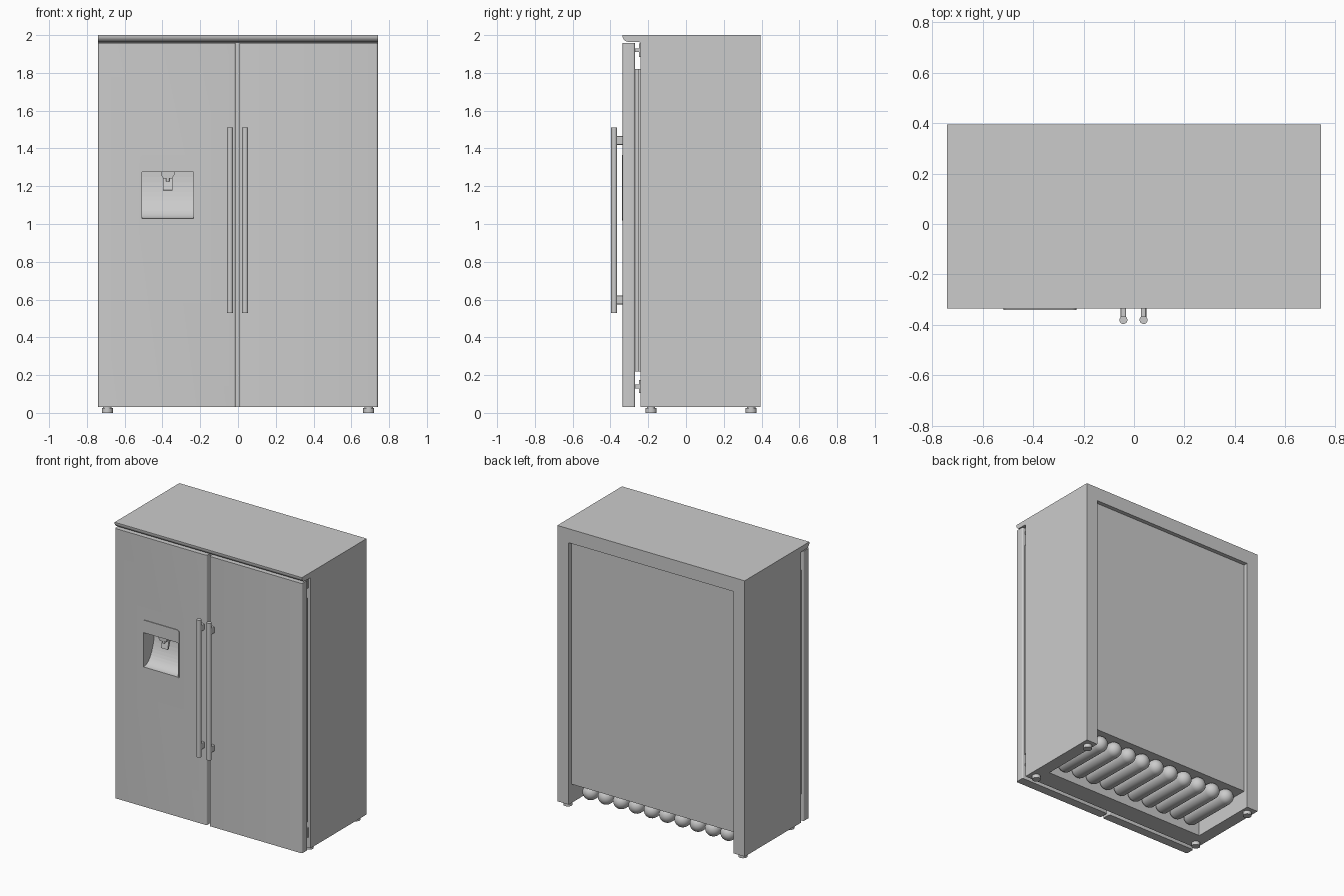
import bpy
import bmesh
from math import sin, cos, pi, radians
from mathutils import Matrix, Vector

if "Cube" in bpy.data.objects:
    bpy.data.objects.remove(bpy.data.objects["Cube"])

steel = bpy.data.materials.new("steel_grey")
steel.use_nodes = True
steel.diffuse_color = (0.6, 0.6, 0.6, 1)
steel.node_tree.nodes["Principled BSDF"].inputs["Base Color"].default_value = (0.6, 0.6, 0.6, 1)


def finish(name, bm):
    bmesh.ops.recalc_face_normals(bm, faces=bm.faces)
    mesh = bpy.data.meshes.new(name)
    bm.to_mesh(mesh)
    bm.free()
    mesh.materials.append(steel)
    obj = bpy.data.objects.new(name, mesh)
    bpy.context.collection.objects.link(obj)
    return obj


def activate(obj):
    bpy.ops.object.select_all(action='DESELECT')
    obj.select_set(True)
    bpy.context.view_layer.objects.active = obj


def smooth(obj):
    activate(obj)
    bpy.ops.object.shade_smooth_by_angle(angle=radians(35))
    return obj


def prism(name, points, start, end, axis):
    """Extrude a closed profile along x (points are y, z), y (x, z) or z (x, y)."""
    place = {'x': lambda p, h: (h, p[0], p[1]),
             'y': lambda p, h: (p[0], h, p[1]),
             'z': lambda p, h: (p[0], p[1], h)}[axis]
    bm = bmesh.new()
    rings = [[bm.verts.new(place(p, h)) for p in points] for h in (start, end)]
    for ring in rings:
        bm.faces.new(ring)
    n = len(points)
    for i in range(n):
        j = (i + 1) % n
        bm.faces.new((rings[0][i], rings[0][j], rings[1][j], rings[1][i]))
    return finish(name, bm)


def box(name, x0, x1, y0, y1, z0, z1):
    return prism(name, [(x0, y0), (x1, y0), (x1, y1), (x0, y1)], z0, z1, 'z')


def rounded(u0, u1, v0, v1, r, steps=5):
    """Rectangle outline with rounded corners."""
    corners = [(u1 - r, v1 - r), (u0 + r, v1 - r), (u0 + r, v0 + r), (u1 - r, v0 + r)]
    return [(u + r * cos(a), v + r * sin(a))
            for k, (u, v) in enumerate(corners)
            for a in [pi / 2 * (k + i / steps) for i in range(steps + 1)]]


def rod(name, x, y, z0, z1, r, sides=24):
    ring = [(x + r * cos(2 * pi * i / sides), y + r * sin(2 * pi * i / sides))
            for i in range(sides)]
    return smooth(prism(name, ring, z0, z1, 'z'))


def cut(obj, cutter):
    mod = obj.modifiers.new("cut", 'BOOLEAN')
    mod.operation = 'DIFFERENCE'
    mod.object = cutter
    activate(obj)
    bpy.ops.object.modifier_apply(modifier=mod.name)


W = 0.74
FRONT = -0.335

# Cabinet with a recessed back and an open bay underneath
cabinet = box("cabinet", -W, W, -0.24, 0.395, 0.03, 2.0)
for shape in ((-0.65, 0.65, 0.365, 0.5, -0.1, 1.90),
              (-0.65, 0.65, -0.10, 0.45, -0.2, 0.165)):
    bay = box("bay_cutter", *shape)
    cut(cabinet, bay)
    bpy.data.objects.remove(bay)

# Cornice over the doors
smooth(prism("cornice", [(-0.24, 2.0), (FRONT, 2.0), (FRONT, 1.988), (-0.33, 1.978),
                         (-0.32, 1.968), (-0.308, 1.964), (-0.24, 1.962)], -W, W, 'x'))

# Doors, inner liners, seals, hinges and handles
doors, linings = {}, []
for side, x0, x1, hx in (("right", -W, -0.013, -0.042), ("left", 0.008, W, 0.038)):
    s = -1 if side == "right" else 1
    doors[side] = prism(side + "_door", rounded(x0, x1, FRONT, -0.27, 0.01), 0.03, 1.957, 'z')
    linings.append(box(side + "_door_liner", x0 + 0.015, x1 - 0.015, -0.27, -0.252, 0.22, 1.82))
    linings.append(box(side + "_door_seal", x0 + 0.03, x1 - 0.03, -0.252, -0.24, 0.22, 1.82))
    for end, z, d in (("lower", 0.14, -1), ("upper", 1.92, 1)):
        hinge = s * 0.70
        box(f"{side}_{end}_hinge_plate", hinge - 0.025, hinge + 0.025, -0.25, -0.24,
            z - 0.035, z + 0.035)
        box(f"{side}_{end}_hinge_arm", hinge - 0.02, hinge + 0.02, -0.27, -0.25,
            z - 0.01, z + 0.01)
    rod(side + "_handle", hx, -0.38, 0.53, 1.51, 0.016)
    for end, z in (("lower", 0.598), ("upper", 1.442)):
        prism(f"{side}_{end}_handle_post", rounded(hx - 0.011, hx + 0.011, z - 0.023, z + 0.023, 0.006),
              -0.378, FRONT + 0.002, 'y')

# Dispenser bezel and curved niche
cx = -0.372
bezel = prism("dispenser_bezel", rounded(cx - 0.145, cx + 0.145, 1.018, 1.365, 0.02),
              FRONT - 0.005, FRONT + 0.005, 'y')
niche = box("dispenser_niche", cx - 0.142, cx + 0.142, FRONT + 0.002, -0.20, 1.022, 1.30)
steps = 14
bowl = [(FRONT + 0.12 * sin(pi / 2 * i / steps), 1.275 - 0.245 * cos(pi / 2 * i / steps))
        for i in range(steps + 1)]
cutter = prism("niche_cutter", [(-0.42, 1.275), (-0.42, 1.03)] + bowl, cx - 0.136, cx + 0.136, 'x')
cutter.hide_render = True
for part in [doors["right"], bezel, niche, cabinet] + linings[:2]:
    cut(part, cutter)
bpy.data.objects.remove(cutter)
for part in (doors["right"], doors["left"], bezel, niche):
    smooth(part)

# Dispenser spout and paddle
prism("dispenser_spout", [(cx - 0.036, 1.278), (cx - 0.036, 1.262), (cx - 0.022, 1.24),
                          (cx + 0.022, 1.24), (cx + 0.036, 1.262), (cx + 0.036, 1.278)],
      -0.32, -0.26, 'y')
prism("dispenser_paddle", [(-0.285, 1.245), (-0.30, 1.18), (-0.288, 1.178), (-0.265, 1.245)],
      cx - 0.026, cx + 0.026, 'x')
rod("dispenser_nozzle", cx, -0.305, 1.225, 1.245, 0.01, 12)

# Row of round-ended tubes in the bay
for i in range(10):
    x = -0.545 + i * 1.09 / 9
    bm = bmesh.new()
    bmesh.ops.create_uvsphere(bm, u_segments=24, v_segments=12, radius=0.055,
                              matrix=Matrix.Rotation(pi / 2, 4, 'X'))
    for v in bm.verts:
        v.co += Vector((x, 0.295 if v.co.y > -0.001 else -0.05, 0.112))
    smooth(finish(f"tube_{i + 1}", bm))

# Feet
for sx, side in ((-1, "right"), (1, "left")):
    for y, end in ((-0.185, "front"), (0.345, "back")):
        rod(f"{side}_{end}_foot", sx * 0.692, y, 0, 0.025, 0.029)
        rod(f"{side}_{end}_foot_stem", sx * 0.692, y, 0.02, 0.035, 0.022)
